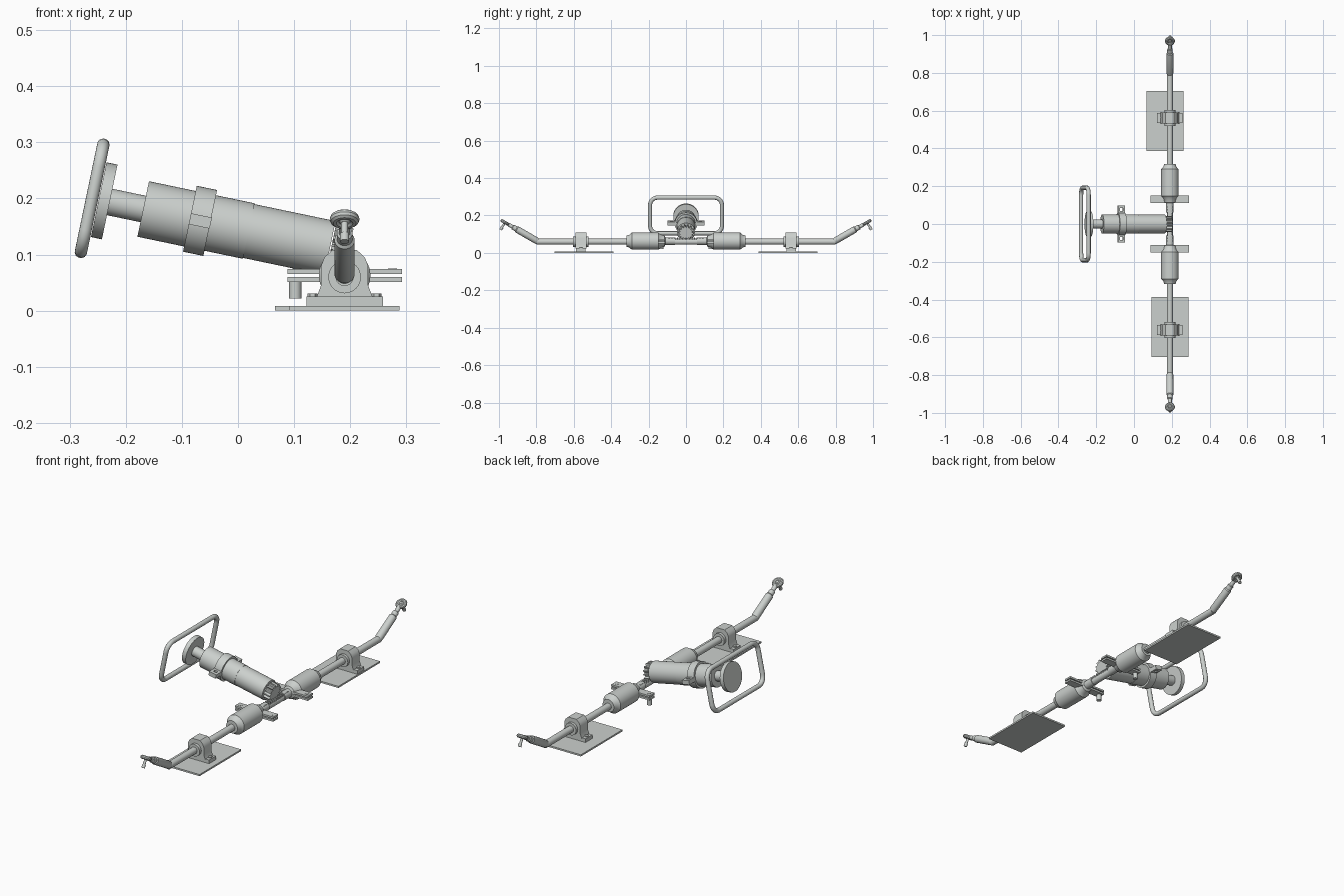
import bpy, bmesh, math
from mathutils import Vector, Matrix

if "Cube" in bpy.data.objects:
    bpy.data.objects.remove(bpy.data.objects["Cube"])

grey = bpy.data.materials.new("light grey metal")
grey.diffuse_color = (0.6, 0.63, 0.61, 1)
grey.use_nodes = True
grey.node_tree.nodes["Principled BSDF"].inputs["Base Color"].default_value = grey.diffuse_color


def finish(name, bm, matrix=Matrix()):
    bmesh.ops.recalc_face_normals(bm, faces=bm.faces)
    me = bpy.data.meshes.new(name)
    bm.to_mesh(me)
    bm.free()
    me.transform(matrix)
    me.materials.append(grey)
    for p in me.polygons:
        p.use_smooth = True
    me.set_sharp_from_angle(angle=math.radians(35))
    ob = bpy.data.objects.new(name, me)
    bpy.context.collection.objects.link(ob)
    return ob


def aim(origin, direction):
    """Matrix placing local z along a direction."""
    return Matrix.Translation(origin) @ Vector(direction).to_track_quat('Z', 'Y').to_matrix().to_4x4()


def lathe(name, profile, origin, direction, n=32, closed=False):
    """Revolve (distance along axis, radius) points; cap the ends unless closed."""
    bm = bmesh.new()
    rings = [[bm.verts.new((r * math.cos(2 * math.pi * i / n), r * math.sin(2 * math.pi * i / n), t))
              for i in range(n)] for t, r in profile]
    pairs = list(zip(rings, rings[1:])) + ([(rings[-1], rings[0])] if closed else [])
    for a, b in pairs:
        for i in range(n):
            bm.faces.new((a[i], a[(i + 1) % n], b[(i + 1) % n], b[i]))
    if not closed:
        bm.faces.new(rings[0])
        bm.faces.new(rings[-1])
    return finish(name, bm, aim(origin, direction))


def box(name, center, size, matrix=Matrix()):
    bm = bmesh.new()
    bmesh.ops.create_cube(bm, size=1)
    m = Matrix.Translation(center) @ Matrix.Diagonal((*size, 1))
    return finish(name, bm, matrix @ m)


def prism(name, outline, depth, matrix):
    """Extrude an xy outline symmetrically along local z."""
    bm = bmesh.new()
    lo = [bm.verts.new((x, y, -depth / 2)) for x, y in outline]
    hi = [bm.verts.new((x, y, depth / 2)) for x, y in outline]
    bm.faces.new(lo)
    bm.faces.new(hi)
    n = len(lo)
    for i in range(n):
        bm.faces.new((lo[i], lo[(i + 1) % n], hi[(i + 1) % n], hi[i]))
    return finish(name, bm, matrix)


RX, RZ = 0.19, 0.06                      # rack axis
TILT = math.radians(11.8)                # column tilt
U = Vector((-math.cos(TILT), 0, math.sin(TILT)))
V = Vector((math.sin(TILT), 0, math.cos(TILT)))
C0 = Vector((0.019, 0, 0.142))
COL = Matrix((( V.x, 0, U.x, C0.x), (0, 1, 0, 0), (V.z, 0, U.z, C0.z), (0, 0, 0, 1)))

# Steering column, upper sleeve and thin shaft
lathe("column_tube", [(-0.148, 0.049), (0, 0.049)], C0, U, 48)
lathe("column_sleeve", [(0, 0.0505), (0.192, 0.0505)], C0, U, 48)
lathe("wheel_shaft", [(0.18, 0.024), (0.262, 0.024)], C0, U)
lathe("wheel_hub", [(0.253, 0.068), (0.273, 0.068)], C0, U, 48)

# Clamp collar with drilled ears on the column
lathe("column_collar", [(0.07, 0.06), (0.107, 0.06)], C0, U, 48)
for s in (-1, 1):
    y = s * 0.077
    for dt in (-0.0135, 0.0135):
        box("collar_ear", (0, y, 0.088 + dt), (0.02, 0.044, 0.011), COL)
    for dy in (-0.0145, 0.0145):
        box("collar_ear", (0, y + dy, 0.088), (0.02, 0.015, 0.017), COL)

# Rounded rectangular steering wheel
HW, HH, CR = 0.192, 0.0975, 0.04
cu = bpy.data.curves.new("steering_wheel", 'CURVE')
cu.dimensions = '3D'
cu.bevel_depth = 0.0112
cu.bevel_resolution = 4
pts = []
for k, (sv, sy) in enumerate([(1, 1), (-1, 1), (-1, -1), (1, -1)]):
    for j in range(7):
        a = math.pi / 2 * (k + j / 6)
        pts.append((sv * (HH - CR) + CR * math.cos(a), sy * (HW - CR) + CR * math.sin(a), 0.285))
sp = cu.splines.new('POLY')
sp.points.add(len(pts) - 1)
for p, co in zip(sp.points, pts):
    p.co = (*(COL @ Vector(co)), 1)
sp.use_cyclic_u = True
sp.use_smooth = True
cu.materials.append(grey)
bpy.context.collection.objects.link(bpy.data.objects.new("steering_wheel", cu))

# Pinion gear at the column foot
gear = []
for i in range(14):
    for f, r in ((0, 0.033), (0.25, 0.033), (0.4, 0.043), (0.7, 0.043)):
        a = 2 * math.pi * (i + f) / 14
        gear.append((r * math.cos(a), r * math.sin(a)))
prism("pinion_gear", gear, 0.032, COL @ Matrix.Translation((0, 0, -0.166)))

# Rack bar and its teeth
lathe("rack_bar", [(-0.8, 0.016), (0.8, 0.016)], (RX, 0, RZ), (0, 1, 0))
for i in range(-6, 7):
    box("rack_tooth", (RX, i * 0.015, RZ + 0.015), (0.026, 0.007, 0.012))

for s in (-1, 1):
    out = Vector((0, s, 0))
    # Cylinder housing with necks
    lathe("cylinder_housing", [(0.06, 0.02), (0.11, 0.02), (0.115, 0.03), (0.138, 0.036), (0.148, 0.046),
                               (0.29, 0.046), (0.303, 0.034), (0.318, 0.03)], (RX, 0, RZ + 0.003), out, 40)

    # Paired clamp bars, split around the rack, with bolt
    for z in (0.0555, 0.0695):
        for sx in (-1, 1):
            box("clamp_bar", (RX + sx * 0.052, s * 0.131, z), (0.1, 0.038, 0.009))
    for sx in (-1, 1):
        lathe("clamp_bolt_head", [(0, 0.008), (0.002, 0.008)], (RX + sx * 0.085, s * 0.131, 0.0735), (0, 0, 1), 16)
    lathe("clamp_pin", [(0.022, 0.011), (0.052, 0.011)], (0.102, s * 0.131, 0), (0, 0, 1), 20)

    # Pillow block: arched housing on a bolted foot
    y = s * 0.562
    arch = [(-0.05, -0.036), (0.05, -0.036), (0.042, -0.015), (0.042, 0.02), (0.036, 0.035), (0.022, 0.048),
            (-0.022, 0.048), (-0.036, 0.035), (-0.042, 0.02), (-0.042, -0.015)]
    front = Matrix.Translation((RX, y, RZ)) @ Matrix.Rotation(math.pi / 2, 4, 'X')
    prism("bearing_block", arch, 0.058, front)
    box("bearing_foot", (RX, y, 0.0165), (0.136, 0.052, 0.018))
    lathe("bearing_sleeve", [(-0.042, 0.029), (0.042, 0.029)], (RX, y, RZ), out)
    for sx in (-1, 1):
        lathe("foot_bolt", [(0, 0.009), (0.005, 0.009)], (RX + sx * 0.057, y, 0.0255), (0, 0, 1), 6)

    # Mounting plate
    box("mounting_plate", (0.177 - s * 0.013, s * 0.545, 0.004), (0.196, 0.316, 0.008))

    # Tie rod rising outward to an eye with a stud
    th = math.radians(30)
    a = Vector((0, s * math.cos(th), math.sin(th)))
    b = Vector((0, s * math.sin(th), -math.cos(th)))
    p = Vector((RX, s * 0.795, RZ + 0.003))
    lathe("tie_rod", [(-0.008, 0.013), (0.004, 0.018), (0.125, 0.018), (0.13, 0.014), (0.15, 0.014),
                      (0.153, 0.01), (0.18, 0.01)], p, a, 24)
    eye = p + a * 0.2
    ring = [(0.009 * math.sin(k * math.pi / 5), 0.0175 + 0.009 * math.cos(k * math.pi / 5)) for k in range(10)]
    lathe("rod_eye", ring, eye, b, 32, closed=True)
    lathe("eye_ball", [(-0.008, 0.006), (-0.004, 0.011), (0.004, 0.011), (0.008, 0.006)], eye, b, 20)
    lathe("eye_stud", [(0, 0.006), (0.03, 0.006), (0.03, 0.008), (0.046, 0.008)], eye, b, 16)
